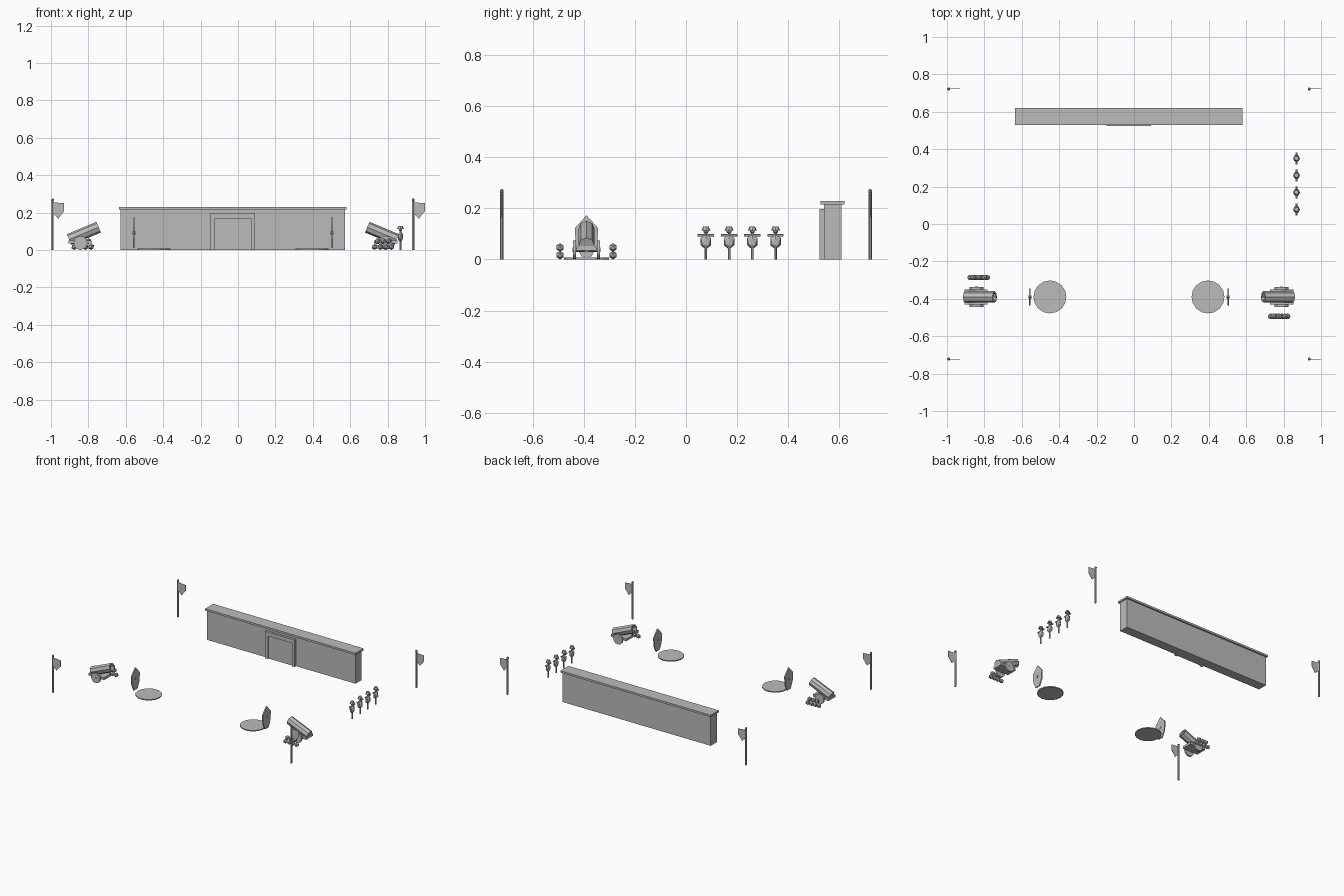
import bpy, bmesh, math
from mathutils import Vector, Matrix

cube = bpy.data.objects.get("Cube")
if cube:
    bpy.data.objects.remove(cube, do_unlink=True)

GREY = (0.5, 0.5, 0.5, 1)
stone = bpy.data.materials.new("plain_grey")
stone.use_nodes = True
stone.diffuse_color = GREY
stone.node_tree.nodes["Principled BSDF"].inputs["Base Color"].default_value = GREY

MID = -0.027      # the yard's mirror line in x
RANGE_Y = -0.39   # row of guns, shields and discs


def finish(name, bm):
    bmesh.ops.recalc_face_normals(bm, faces=bm.faces)
    mesh = bpy.data.meshes.new(name)
    bm.to_mesh(mesh)
    bm.free()
    mesh.materials.append(stone)
    obj = bpy.data.objects.new(name, mesh)
    bpy.context.collection.objects.link(obj)
    return obj


def box(name, x0, x1, y0, y1, z0, z1):
    bm = bmesh.new()
    bmesh.ops.create_cube(bm, size=1)
    bmesh.ops.scale(bm, vec=(x1 - x0, y1 - y0, z1 - z0), verts=bm.verts)
    bmesh.ops.translate(bm, vec=((x0 + x1) / 2, (y0 + y1) / 2, (z0 + z1) / 2), verts=bm.verts)
    return finish(name, bm)


def rod(name, start, end, r0, r1=None, sides=8, bore=0):
    """Tapered rod between two points, optionally bored at its end."""
    start, end = Vector(start), Vector(end)
    axis = end - start
    turn = axis.to_track_quat('Z', 'Y').to_matrix().to_4x4()
    bm = bmesh.new()
    bmesh.ops.create_cone(bm, cap_ends=True, segments=sides, radius1=r0,
                          radius2=r0 if r1 is None else r1, depth=axis.length)
    if bore:
        top = max(bm.faces, key=lambda f: f.calc_center_median().z)
        bmesh.ops.inset_region(bm, faces=[top], thickness=r0 * 0.3)
        hole = bmesh.ops.extrude_face_region(bm, geom=[top])["geom"]
        bmesh.ops.delete(bm, geom=[top], context='FACES_ONLY')
        bmesh.ops.translate(bm, vec=(0, 0, -bore),
                            verts=[v for v in hole if isinstance(v, bmesh.types.BMVert)])
    bmesh.ops.transform(bm, matrix=Matrix.Translation((start + end) / 2) @ turn, verts=bm.verts)
    return finish(name, bm)


def ball(name, centre, radii, detail=1):
    bm = bmesh.new()
    bmesh.ops.create_icosphere(bm, subdivisions=detail, radius=1)
    bmesh.ops.scale(bm, vec=radii, verts=bm.verts)
    bmesh.ops.translate(bm, vec=centre, verts=bm.verts)
    return finish(name, bm)


def plate(name, points, thickness):
    """Flat outline given thickness along its normal, centred on the outline."""
    pts = [Vector(p) for p in points]
    normal = (pts[1] - pts[0]).cross(pts[2] - pts[0]).normalized()
    bm = bmesh.new()
    face = bm.faces.new([bm.verts.new(p - normal * thickness / 2) for p in pts])
    new = bmesh.ops.extrude_face_region(bm, geom=[face])["geom"]
    bmesh.ops.translate(bm, vec=normal * thickness,
                        verts=[v for v in new if isinstance(v, bmesh.types.BMVert)])
    return finish(name, bm)


# Long wall with a coping and a framed doorway
box("wall", MID - 0.6, MID + 0.6, 0.54, 0.61, 0, 0.218)
box("wall_coping", MID - 0.608, MID + 0.608, 0.528, 0.621, 0.216, 0.23)
for side in (-1, 1):
    post = MID - 0.001 + side * 0.109
    box("door_post", post - 0.011, post + 0.011, 0.524, 0.542, 0, 0.17)
box("door_lintel", MID - 0.121, MID + 0.119, 0.524, 0.542, 0.168, 0.197)
box("door_panel", MID - 0.1, MID + 0.098, 0.533, 0.542, 0, 0.169)

# Corner flags, all flying toward +x
for side in (-1, 1):
    for y in (-0.722, 0.722):
        x = MID + side * 0.964
        rod("flag_pole", (x, y, 0), (x, y, 0.265), 0.0065, sides=6)
        ball("flag_finial", (x, y, 0.268), (0.009, 0.009, 0.009))
        outline = [(0, 0.255), (0.062, 0.25), (0.062, 0.208), (0.03, 0.167), (0, 0.2)]
        plate("flag", [(x + u, y, z) for u, z in outline], 0.003)

# Each end of the range: disc, shield, gun and stacked shot
for side in (-1, 1):
    def at(d, dy, z):
        return (MID + side * d, RANGE_Y + dy, z)

    rod("ground_disc", at(0.4225, 0, 0), at(0.4225, 0, 0.007), 0.088, sides=16)

    half = [(0.046, 0.122), (0.042, 0.06), (0.02, 0.012)]
    outline = [(0, 0.173)] + half + [(-y, z) for y, z in reversed(half)]
    plate("shield", [at(0.53, y, z) for y, z in outline], 0.008)
    rod("shield_boss", at(0.538, 0, 0.092), at(0.522, 0, 0.092), 0.009, sides=8)

    rod("gun_barrel", at(0.876, 0, 0.056), at(0.718, 0, 0.122), 0.031, sides=8, bore=0.03)
    rear, nose = MID + side * 0.88, MID + side * 0.755
    box("gun_carriage", min(rear, nose), max(rear, nose),
        RANGE_Y - 0.04, RANGE_Y + 0.04, 0.035, 0.052)
    rod("gun_axle", at(0.815, -0.055, 0.038), at(0.815, 0.055, 0.038), 0.008, sides=6)
    for flank in (-1, 1):
        rod("gun_wheel", at(0.815, flank * 0.041, 0.038), at(0.815, flank * 0.053, 0.038),
            0.037, sides=12)

    # Two rows of shot beside the gun
    for count, z in ((4, 0.017), (3, 0.047)):
        for i in range(count):
            d = 0.803 + (i - (count - 1) / 2) * 0.03
            ball("shot", at(d, -side * 0.104, z), (0.017, 0.017, 0.017))

# Row of training dummies
for i in range(4):
    x, y = 0.869, 0.078 + i * 0.091
    rod("dummy_stake", (x, y, 0), (x, y, 0.11), 0.005, sides=6)
    ball("dummy_body", (x, y, 0.07), (0.016, 0.024, 0.031))
    rod("dummy_arms", (x, y - 0.032, 0.095), (x, y + 0.032, 0.095), 0.005, sides=6)
    ball("dummy_head", (x, y, 0.111), (0.011, 0.011, 0.012))
    rod("dummy_hat", (x, y, 0.113), (x, y, 0.129), 0.018, 0.011, sides=8)
